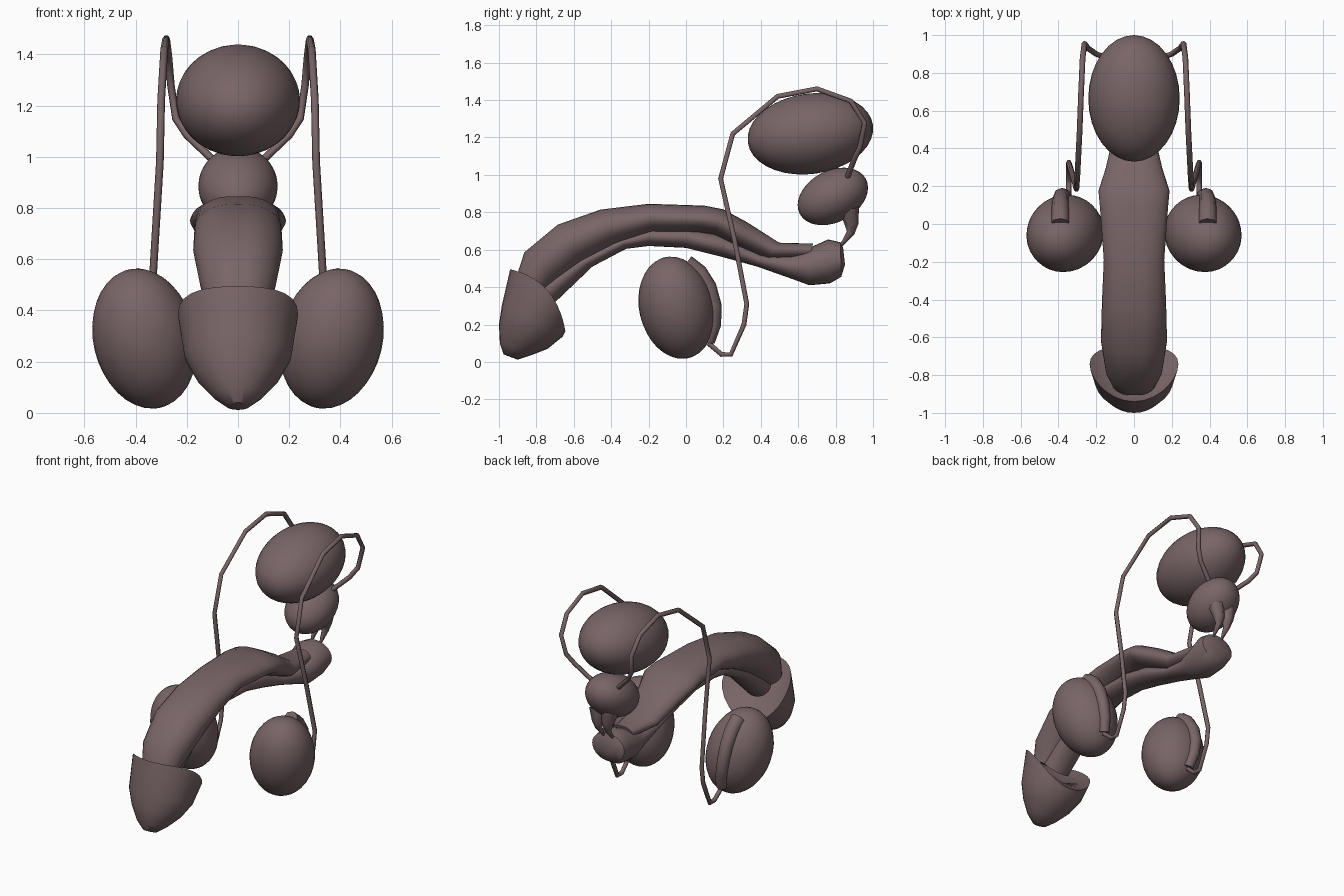
import bpy, bmesh
from math import sin, cos, pi, radians
from mathutils import Vector

cube = bpy.data.objects.get("Cube")
if cube:
    bpy.data.objects.remove(cube, do_unlink=True)

# Single tissue colour
tissue = bpy.data.materials.new("muted mauve brown")
tissue.use_nodes = True
tissue.diffuse_color = (0.19, 0.13, 0.135, 1)
tissue.node_tree.nodes["Principled BSDF"].inputs["Base Color"].default_value = tissue.diffuse_color


def finish(obj):
    """Apply the material and smooth shading with sharp edges kept."""
    obj.data.materials.append(tissue)
    bpy.ops.object.select_all(action="DESELECT")
    obj.select_set(True)
    bpy.context.view_layer.objects.active = obj
    bpy.ops.object.shade_smooth_by_angle(angle=radians(50))
    return obj


def ellipsoid(name, centre, radii, tilt=(0, 0, 0)):
    bpy.ops.mesh.primitive_uv_sphere_add(segments=32, ring_count=18, location=centre)
    obj = bpy.context.object
    obj.name = name
    obj.scale = radii
    obj.rotation_euler = [radians(a) for a in tilt]
    return finish(obj)


def loft(name, stations, cleft=0.0, flare=None, sides=28):
    """Skin rings; a station is top y, top z, bottom y, bottom z, half width."""
    bm = bmesh.new()
    rings = []
    for index, (ty, tz, by, bz, half) in enumerate(stations):
        top, bottom = Vector((0, ty, tz)), Vector((0, by, bz))
        middle, up = (top + bottom) / 2, (top - bottom) / 2
        ring = []
        for k in range(sides):
            a = 2 * pi * k / sides
            dip = 1 - cleft * max(0, cos(a)) ** 30
            point = middle + up * cos(a) * dip + Vector((half * sin(a), 0, 0))
            if flare and index == flare[0]:
                point += Vector(flare[1]) * sin(a) ** 2
            ring.append(bm.verts.new(point))
        rings.append(ring)
    for a, b in zip(rings, rings[1:]):
        for k in range(sides):
            n = (k + 1) % sides
            bm.faces.new((a[k], a[n], b[n], b[k]))
    bm.faces.new(rings[0])
    bm.faces.new(rings[-1])
    bmesh.ops.recalc_face_normals(bm, faces=bm.faces)
    mesh = bpy.data.meshes.new(name)
    bm.to_mesh(mesh)
    bm.free()
    obj = bpy.data.objects.new(name, mesh)
    bpy.context.collection.objects.link(obj)
    return finish(obj)


def tube(name, points, radii, side, detail=1):
    """Round tube along a path, mirrored by side, with radius tapering between two values."""
    curve = bpy.data.curves.new(name, "CURVE")
    curve.dimensions = "3D"
    curve.bevel_depth = 1.0
    curve.bevel_resolution = detail
    curve.use_fill_caps = True
    spline = curve.splines.new("POLY")
    spline.points.add(len(points) - 1)
    for k, (x, y, z) in enumerate(points):
        spline.points[k].co = (side * x, y, z, 1)
        t = k / (len(points) - 1)
        spline.points[k].radius = radii[0] * (1 - t) + radii[1] * t
    spline.use_smooth = True
    curve.materials.append(tissue)
    obj = bpy.data.objects.new(name, curve)
    bpy.context.collection.objects.link(obj)
    return obj


# Central organs
ellipsoid("bladder", (0, 0.665, 1.22), (0.242, 0.338, 0.215), (8, 0, 0))
ellipsoid("prostate", (0, 0.785, 0.885), (0.155, 0.2, 0.138), (28, 0, 0))

# Upper shaft with a shallow groove along the top
loft("upper_shaft", [
    (-.91, .46, -.76, .36, .12),
    (-.87, .59, -.68, .43, .15),
    (-.69, .74, -.55, .53, .175),
    (-.46, .82, -.38, .62, .17),
    (-.2, .85, -.18, .69, .16),
    (.1, .84, .07, .69, .18),
    (.2, .82, .15, .68, .188),
    (.33, .75, .26, .62, .15),
    (.5, .64, .43, .55, .11),
    (.68, .635, .66, .55, .07),
], cleft=0.07)

# Lower column ending in a rounded bulb
loft("lower_column_and_bulb", [
    (-.82, .42, -.72, .3, .09),
    (-.6, .55, -.5, .51, .09),
    (-.36, .67, -.32, .605, .09),
    (-.2, .72, -.2, .62, .09),
    (0, .72, 0, .61, .09),
    (.2, .68, .18, .565, .09),
    (.4, .58, .38, .51, .08),
    (.55, .575, .55, .45, .09),
    (.66, .61, .66, .41, .115),
    (.76, .655, .77, .42, .125),
    (.825, .64, .83, .455, .12),
    (.84, .61, .85, .52, .08),
])

# Cone shaped head with a flared rim
loft("head", [
    (-.9, .41, -.74, .26, .1),
    (-.94, .495, -.645, .165, .235),
    (-.985, .3, -.66, .135, .208),
    (-1, .2, -.74, .07, .16),
    (-.995, .1, -.83, .035, .1),
    (-.975, .04, -.9, .012, .045),
], flare=(1, (0, .05, .055)))

# Paired organs and ducts
for side, label in ((1, "left"), (-1, "right")):
    ellipsoid(label + "_testis", (side * .365, -.05, .29), (.2, .2, .28), (13, side * 13, 0))
    tube(label + "_epididymis", [
        (.39, .0, .525), (.39, .07, .475), (.39, .12, .4),
        (.385, .15, .3), (.37, .15, .2), (.35, .12, .11),
    ], (.05, .035), side, 2)
    tube(label + "_long_duct", [
        (.35, .12, .1), (.345, .19, .04), (.345, .24, .04),
        (.345, .31, .2), (.345, .325, .31), (.325, .26, .65),
        (.305, .185, .98), (.3, .25, 1.22), (.288, .49, 1.42),
        (.28, .7, 1.46), (.272, .88, 1.395), (.262, .955, 1.28),
        (.243, .93, 1.15), (.2, .9, 1.085), (.09, .86, .98),
    ], (.015, .015), side)
    tube(label + "_short_duct", [
        (.045, .87, .82), (.035, .885, .74), (.033, .88, .69), (.033, .82, .61),
    ], (.055, .005), side)
